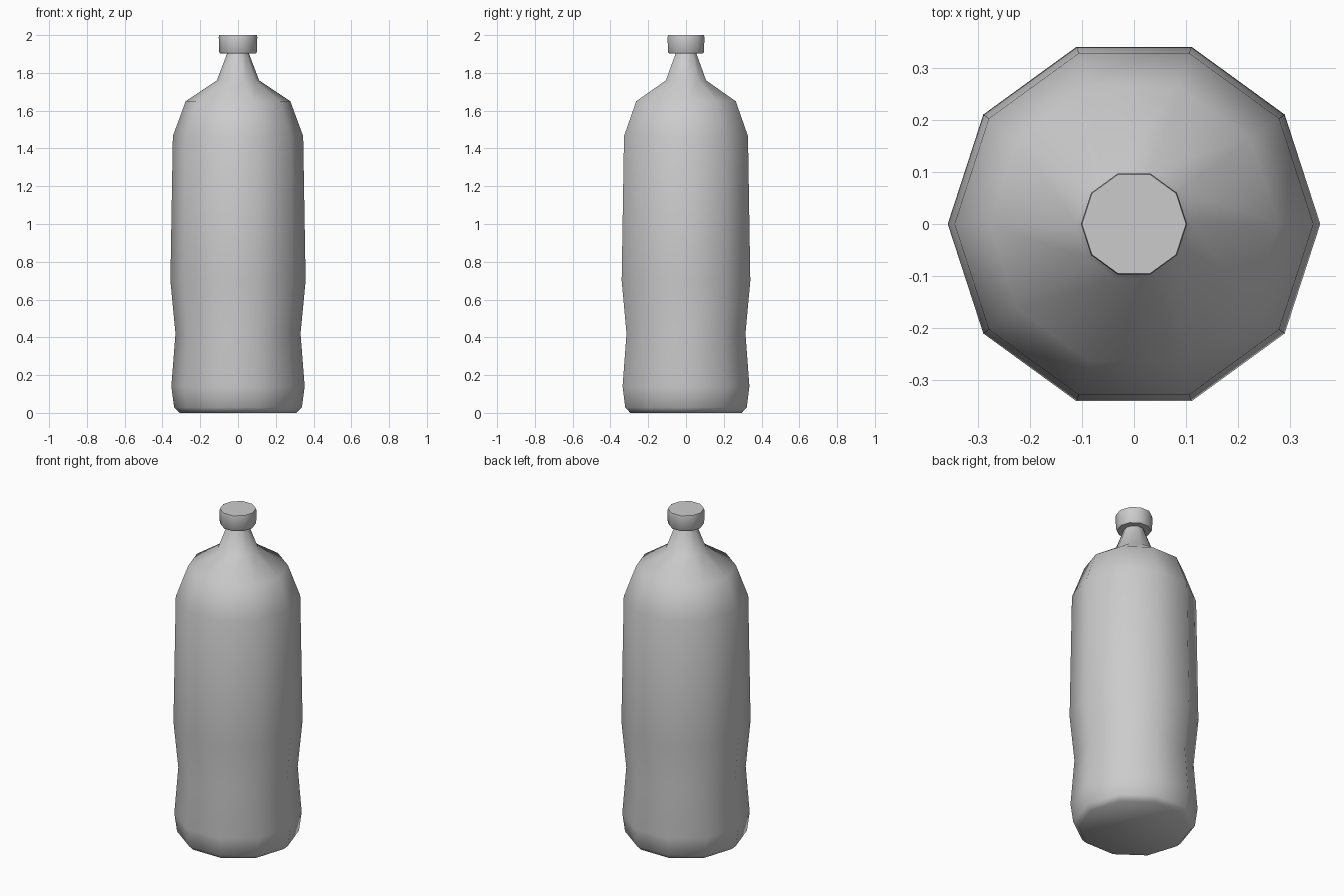
import bpy, bmesh
from math import cos, sin, pi, radians

if "Cube" in bpy.data.objects:
    bpy.data.objects.remove(bpy.data.objects["Cube"])

SIDES = 10


def lathe(name, profile, angle):
    """Revolve (radius, z) points into a closed ten-sided solid."""
    bm = bmesh.new()
    rings = [[bm.verts.new((r * cos(2 * pi * i / SIDES), r * sin(2 * pi * i / SIDES), z))
              for i in range(SIDES)] for r, z in profile]
    for low, high in zip(rings, rings[1:]):
        for i in range(SIDES):
            j = (i + 1) % SIDES
            bm.faces.new((low[i], low[j], high[j], high[i]))
    bm.faces.new(rings[0][::-1])
    bm.faces.new(rings[-1])
    mesh = bpy.data.meshes.new(name)
    bm.to_mesh(mesh)
    bm.free()
    obj = bpy.data.objects.new(name, mesh)
    bpy.context.collection.objects.link(obj)
    bpy.ops.object.select_all(action='DESELECT')
    obj.select_set(True)
    bpy.context.view_layer.objects.active = obj
    bpy.ops.object.shade_smooth_by_angle(angle=radians(angle))
    return obj


# Bottle body: rounded base, gripped waist, sloping shoulder and tapered neck
lathe("bottle_body", [
    (0.31, 0.0), (0.338, 0.028), (0.353, 0.14), (0.331, 0.42), (0.358, 0.70),
    (0.345, 1.465), (0.277, 1.65), (0.112, 1.76), (0.055, 1.91)], 50)

# Screw cap with slightly softened rims
lathe("cap", [
    (0.094, 1.903), (0.101, 1.912), (0.102, 1.99), (0.1, 2.0)], 50)
